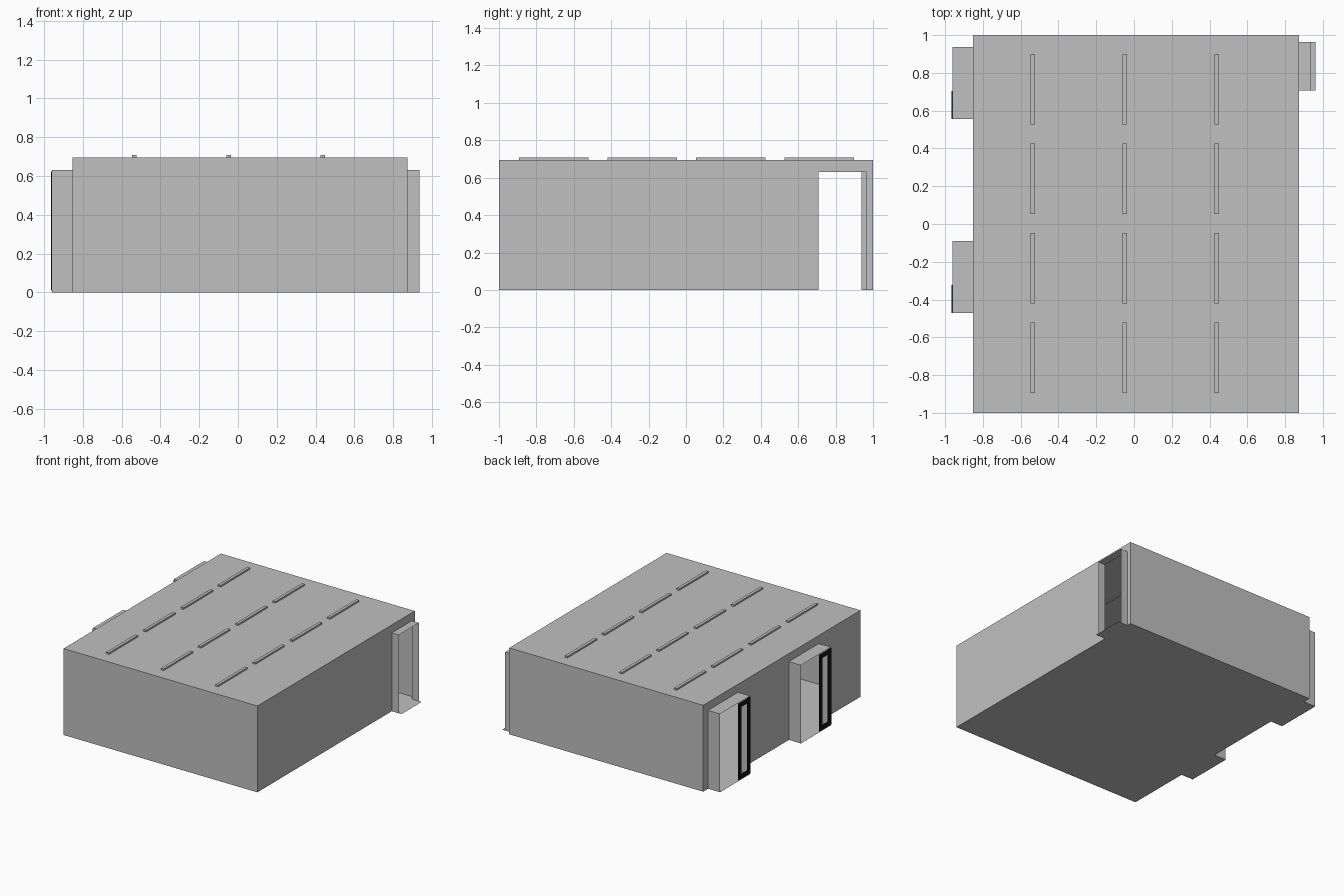
import bpy, bmesh

if "Cube" in bpy.data.objects:
    bpy.data.objects.remove(bpy.data.objects["Cube"])

H = 0.695            # ceiling height
DOOR_H = 0.63        # alcove height
XL, XR = -0.853, 0.873
LEFT = [(-0.47, -0.09), (0.557, 0.938)]   # left doorways along y
RIGHT = [(0.708, 0.964)]                  # right doorway along y


def material(name, rgb):
    m = bpy.data.materials.new(name)
    m.diffuse_color = (*rgb, 1)
    m.use_nodes = True
    m.node_tree.nodes["Principled BSDF"].inputs["Base Color"].default_value = m.diffuse_color
    return m


GREY = material("pale_grey", (0.53, 0.53, 0.53))
BLACK = material("black", (0.008, 0.008, 0.008))


def finish(name, bm, mat):
    me = bpy.data.meshes.new(name)
    bm.to_mesh(me)
    bm.free()
    me.materials.append(mat)
    ob = bpy.data.objects.new(name, me)
    bpy.context.collection.objects.link(ob)
    return ob


def quad(bm, axis, at, u, v, flip=False):
    """Flat rectangle perpendicular to an axis; u, v are ranges on the other axes."""
    pts = []
    for a, b in ((u[0], v[0]), (u[1], v[0]), (u[1], v[1]), (u[0], v[1])):
        p = [a, b]
        p.insert(axis, at)
        pts.append(bm.verts.new(p))
    bm.faces.new(pts[::-1] if flip else pts)


def add_box(bm, x, y, z):
    r = bmesh.ops.create_cube(bm, size=1)
    for vert in r["verts"]:
        for i, (a, b) in enumerate((x, y, z)):
            vert.co[i] = (a + b) / 2 + vert.co[i] * (b - a)


def side_wall(name, x, doors, flip):
    """Thin side wall with a gap and lintel at each doorway."""
    bm = bmesh.new()
    start = -1
    for a, b in doors:
        quad(bm, 0, x, (start, a), (0, H), flip)
        quad(bm, 0, x, (a, b), (DOOR_H, H), flip)
        start = b
    quad(bm, 0, x, (start, 1), (0, H), flip)
    finish(name, bm, GREY)


def alcove(name, x0, x1, y0, y1):
    """Open door alcove: two cheeks and a top."""
    bm = bmesh.new()
    quad(bm, 1, y0, (x0, x1), (0, DOOR_H))
    quad(bm, 1, y1, (x0, x1), (0, DOOR_H), True)
    quad(bm, 2, DOOR_H, (x0, x1), (y0, y1))
    finish(name, bm, GREY)


# Floor, running out through the doorways
bm = bmesh.new()
quad(bm, 2, 0, (XL, XR), (-1, 1), True)
for d in LEFT:
    quad(bm, 2, 0, (-0.96, XL), d, True)
for d in RIGHT:
    quad(bm, 2, 0, (XR, 0.96), d, True)
finish("floor", bm, GREY)

# Ceiling
bm = bmesh.new()
quad(bm, 2, H, (XL, XR), (-1, 1))
finish("ceiling", bm, GREY)

# Walls
for name, y in (("front_wall", -1), ("back_wall", 1)):
    bm = bmesh.new()
    quad(bm, 1, y, (XL, XR), (0, H), y > 0)
    finish(name, bm, GREY)
side_wall("left_wall", XL, LEFT, True)
side_wall("right_wall", XR, RIGHT, False)

# Door alcoves
for i, (a, b) in enumerate(LEFT):
    alcove(f"left_alcove_{i + 1}", -0.96, XL, a, b)
for a, b in RIGHT:
    alcove("right_alcove", XR, 0.935, a, b)

# Black frame over part of each left doorway
for i, (a, b) in enumerate(LEFT):
    bm = bmesh.new()
    y0, y1, z0, z1, w = a, a + 0.148, 0.01, 0.622, 0.035
    x = (-0.965, -0.957)
    add_box(bm, x, (y0, y0 + w), (z0, z1))
    add_box(bm, x, (y1 - w, y1), (z0, z1))
    for z in (z0, z1 - w):
        add_box(bm, x, (y0 + w, y1 - w), (z, z + w))
    finish(f"door_frame_{i + 1}", bm, BLACK)

# Strip lights set through the ceiling
for i, x in enumerate((-0.535, -0.048, 0.437)):
    for j, y in enumerate((-0.708, -0.234, 0.24, 0.713)):
        bm = bmesh.new()
        add_box(bm, (x - 0.012, x + 0.012), (y - 0.186, y + 0.186), (0.688, 0.708))
        finish(f"strip_light_{i + 1}_{j + 1}", bm, GREY)
